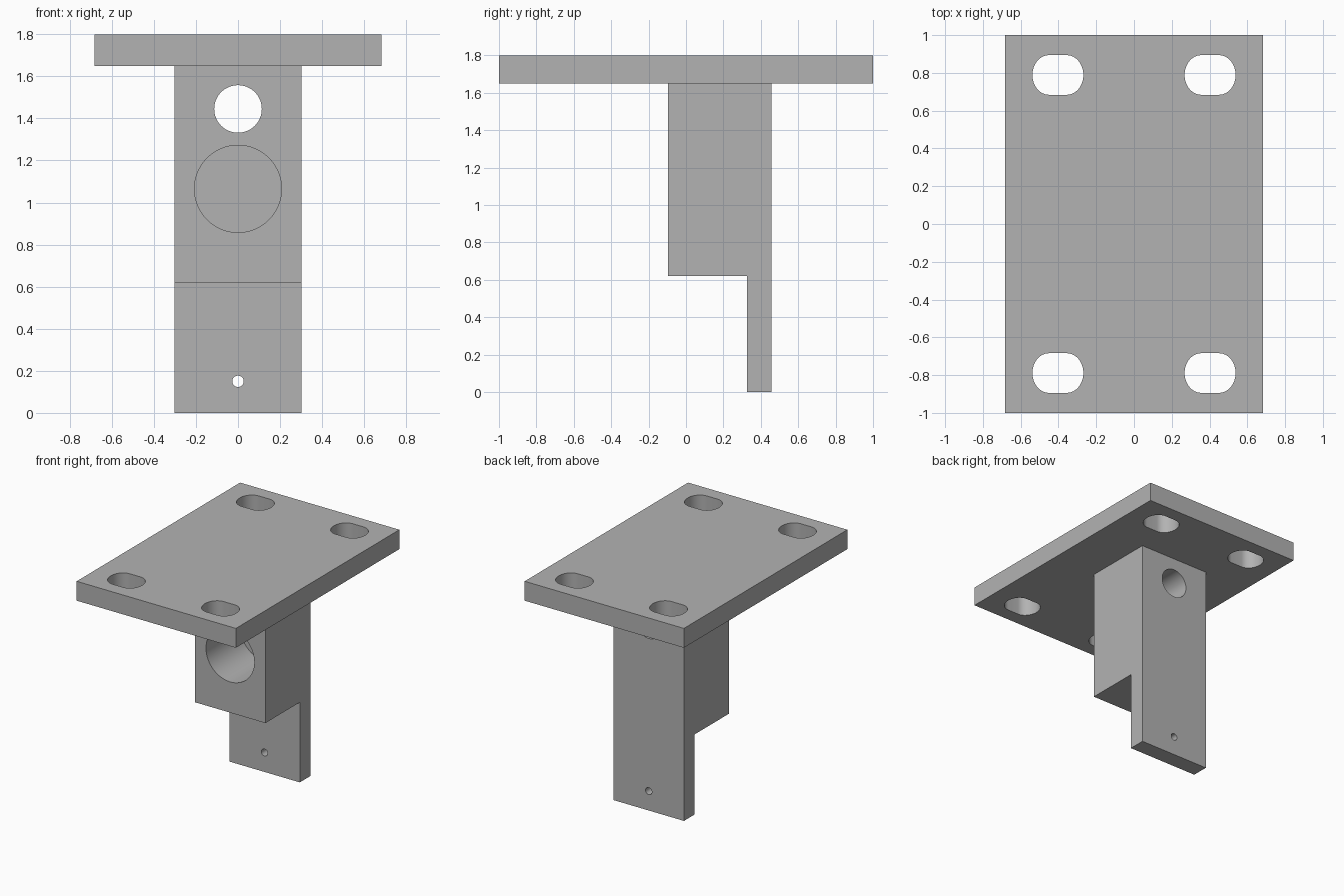
import bpy
import bmesh
from math import cos, sin, pi, radians
from mathutils import Vector

default = bpy.data.objects.get("Cube")
if default:
    bpy.data.objects.remove(default, do_unlink=True)

metal = bpy.data.materials.new("plain grey")
metal.use_nodes = True
GREY = (0.45, 0.45, 0.45, 1)
metal.diffuse_color = GREY
metal.node_tree.nodes["Principled BSDF"].inputs["Base Color"].default_value = GREY


def prism(name, profile, sweep):
    """Extrude a closed outline of 3D points along a vector."""
    bm = bmesh.new()
    face = bm.faces.new([bm.verts.new(p) for p in profile])
    new = bmesh.ops.extrude_face_region(bm, geom=[face])["geom"]
    bmesh.ops.translate(bm, vec=Vector(sweep),
                        verts=[v for v in new if isinstance(v, bmesh.types.BMVert)])
    bmesh.ops.recalc_face_normals(bm, faces=bm.faces)
    mesh = bpy.data.meshes.new(name)
    bm.to_mesh(mesh)
    bm.free()
    mesh.materials.append(metal)
    obj = bpy.data.objects.new(name, mesh)
    bpy.context.collection.objects.link(obj)
    return obj


def bore(z, radius, y0, y1):
    """Round cutter running front to back."""
    n = 64
    ring = [(radius * cos(2 * pi * i / n), y0, z + radius * sin(2 * pi * i / n))
            for i in range(n)]
    return prism("bore_cutter", ring, (0, y1 - y0, 0))


def slot(x, y):
    """Upright cutter with rounded ends and flat long sides."""
    n, flat, rx, ry = 24, 0.047, 0.088, 0.105
    outline = []
    for side in (1, -1):
        for i in range(n + 1):
            a = -pi / 2 + pi * i / n
            outline.append((x + side * (flat + rx * cos(a)), y + side * ry * sin(a), 1.5))
    return prism("slot_cutter", outline, (0, 0, 0.5))


def cut(obj, cutters):
    """Subtract the cutters, bake the result and remove them."""
    for c in cutters:
        c.hide_render = True
        mod = obj.modifiers.new("cut", "BOOLEAN")
        mod.operation, mod.solver, mod.object = "DIFFERENCE", "EXACT", c
    bpy.context.view_layer.update()
    graph = bpy.context.evaluated_depsgraph_get()
    mesh = bpy.data.meshes.new_from_object(obj.evaluated_get(graph))
    obj.modifiers.clear()
    obj.data = mesh
    for c in cutters:
        bpy.data.objects.remove(c, do_unlink=True)
    bpy.ops.object.select_all(action="DESELECT")
    obj.select_set(True)
    bpy.context.view_layer.objects.active = obj
    bpy.ops.object.shade_smooth_by_angle(angle=radians(30))


# Mounting plate with four slots
W, TOP, UNDER = 0.682, 1.8, 1.65
plate = prism("mounting_plate",
              [(-W, -1, UNDER), (W, -1, UNDER), (W, 1, UNDER), (-W, 1, UNDER)],
              (0, 0, TOP - UNDER))
cut(plate, [slot(sx * 0.403, sy * 0.789) for sx in (1, -1) for sy in (1, -1)])

# Stem: thick block above, thin tongue below, one stepped side profile
HALF, FRONT, STEP, BACK, LEDGE = 0.302, -0.096, 0.325, 0.456, 0.62
side = [(BACK, 0), (BACK, UNDER), (FRONT, UNDER), (FRONT, LEDGE), (STEP, LEDGE), (STEP, 0)]
stem = prism("stepped_stem", [(-HALF, y, z) for y, z in side], (2 * HALF, 0, 0))

# Upper through hole, large blind bore, small hole in the tongue
cut(stem, [bore(1.445, 0.113, -0.3, 0.7),
           bore(1.065, 0.207, -0.3, STEP),
           bore(0.15, 0.027, 0.2, 0.7)])
